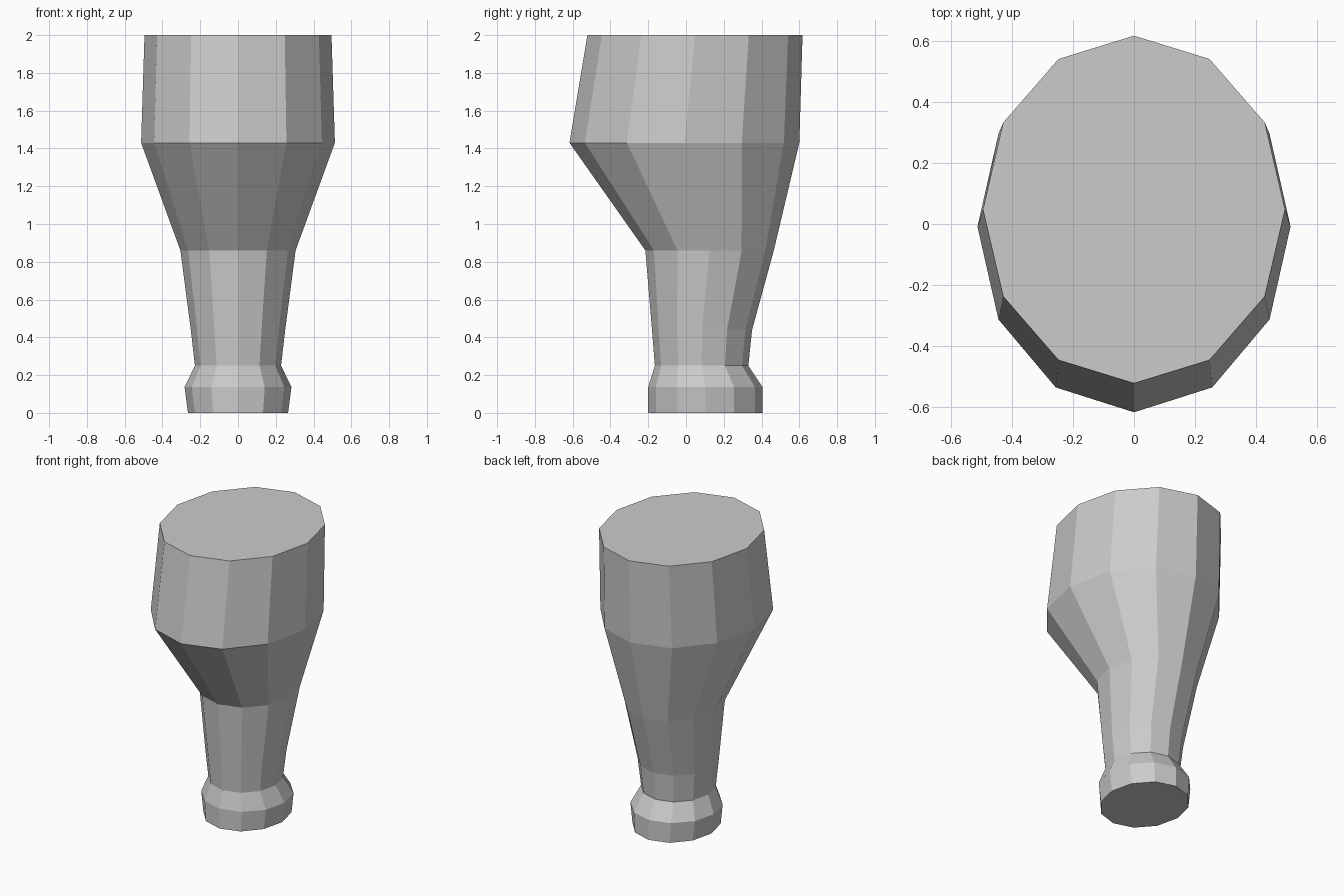
import bpy, bmesh, math

if "Cube" in bpy.data.objects:
    bpy.data.objects.remove(bpy.data.objects["Cube"])

SIDES = 12
# Rings from foot to top: height, half width, front y, back y
RINGS = [
    (0.00, 0.265, -0.20, 0.405),
    (0.137, 0.283, -0.20, 0.405),
    (0.25, 0.228, -0.165, 0.33),
    (0.44, 0.25, -0.18, 0.35),
    (0.86, 0.305, -0.215, 0.465),
    (1.43, 0.513, -0.617, 0.60),
    (2.00, 0.495, -0.522, 0.617),
]

grey = bpy.data.materials.new("plain grey")
grey.diffuse_color = (0.6, 0.6, 0.6, 1)
grey.use_nodes = True
grey.node_tree.nodes["Principled BSDF"].inputs["Base Color"].default_value = grey.diffuse_color


def ring(bm, z, rx, front, back):
    cy, ry = (front + back) / 2, (back - front) / 2
    angles = [2 * math.pi * i / SIDES for i in range(SIDES)]
    return [bm.verts.new((rx * math.cos(a), cy + ry * math.sin(a), z)) for a in angles]


# Lofted twelve-sided body with flared foot, slim neck and wide head
bm = bmesh.new()
loops = [ring(bm, *r) for r in RINGS]
for low, high in zip(loops, loops[1:]):
    for i in range(SIDES):
        j = (i + 1) % SIDES
        bm.faces.new((low[i], low[j], high[j], high[i]))

# Flat caps
bm.faces.new(loops[0][::-1])
bm.faces.new(loops[-1])

mesh = bpy.data.meshes.new("flared_post")
bm.to_mesh(mesh)
bm.free()
mesh.materials.append(grey)
bpy.context.collection.objects.link(bpy.data.objects.new("flared_post", mesh))
